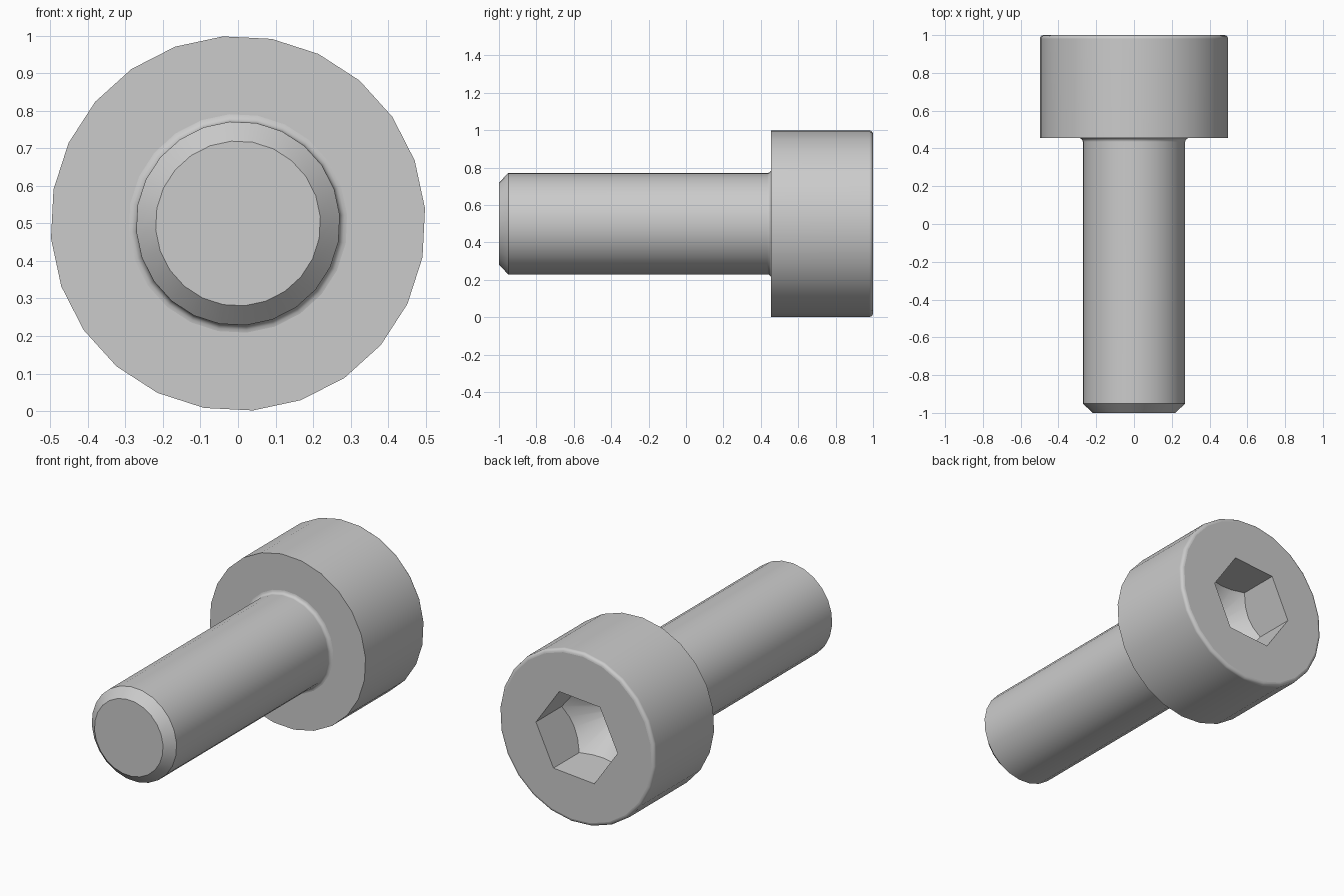
import bpy, bmesh, math

old = bpy.data.objects.get("Cube")
if old:
    bpy.data.objects.remove(old, do_unlink=True)

TURN = math.radians(4.6)     # rotation of the facets about the screw axis
MID = 0.5                    # height of the screw axis

steel = bpy.data.materials.new("steel grey")
steel.use_nodes = True
colour = (0.6, 0.6, 0.6, 1)
steel.diffuse_color = colour
steel.node_tree.nodes["Principled BSDF"].inputs["Base Color"].default_value = colour


def revolve(name, profile, sides):
    """Closed solid turned about the y axis from (radius, y) points, with capped ends."""
    bm = bmesh.new()
    rings = []
    for r, y in profile:
        angles = [TURN + 2 * math.pi * i / sides for i in range(sides)]
        rings.append([bm.verts.new((r * math.cos(a), y, MID + r * math.sin(a))) for a in angles])
    for lo, hi in zip(rings, rings[1:]):
        for i in range(sides):
            j = (i + 1) % sides
            bm.faces.new((lo[i], lo[j], hi[j], hi[i]))
    bm.faces.new(rings[0])
    bm.faces.new(rings[-1])
    bmesh.ops.recalc_face_normals(bm, faces=bm.faces)
    mesh = bpy.data.meshes.new(name)
    bm.to_mesh(mesh)
    bm.free()
    mesh.materials.append(steel)
    obj = bpy.data.objects.new(name, mesh)
    bpy.context.collection.objects.link(obj)
    return obj


def activate(obj):
    bpy.ops.object.select_all(action='DESELECT')
    obj.select_set(True)
    bpy.context.view_layer.objects.active = obj


def boolean(obj, tool, operation):
    """Apply a boolean and discard the tool."""
    tool.hide_render = True
    mod = obj.modifiers.new("cut", 'BOOLEAN')
    mod.object, mod.operation, mod.solver = tool, operation, 'EXACT'
    activate(obj)
    bpy.ops.object.modifier_apply(modifier=mod.name)
    bpy.data.objects.remove(tool, do_unlink=True)


def arc(cr, cy, radius, start, end, steps=4):
    """Rounded corner as (radius, y) profile points."""
    angles = [math.radians(start + (end - start) * i / steps) for i in range(steps + 1)]
    return [(cr + radius * math.cos(a), cy + radius * math.sin(a)) for a in angles]


# Shank with chamfered tip, fillet under the head, head with rounded rim
SHANK, HEAD, SEAT, ROUND = 0.272, 0.5, 0.455, 0.02
profile = [(0.22, -1.0), (SHANK, -0.95)]
profile += arc(SHANK + ROUND, SEAT - ROUND, ROUND, 180, 90)
profile += [(HEAD, SEAT)]
profile += arc(HEAD - ROUND, 1 - ROUND, ROUND, 0, 90)
screw = revolve("socket_head_screw", profile, 24)

# Hexagonal socket ending in a rounded cone
HEX, DEPTH, SLOPE = 0.2624, 0.236, 1.02


def cone_y(r):
    return 1 - DEPTH - (HEX - r) * SLOPE


socket = revolve("socket_cutter", [(HEX, 0.4), (HEX, 1.1)], 6)
cone = revolve("socket_cone", [(0.015, cone_y(0.06) - 0.028), (0.04, cone_y(0.06) - 0.018),
                               (0.06, cone_y(0.06)), (0.35, cone_y(0.35)), (0.35, 1.2)], 24)
boolean(socket, cone, 'INTERSECT')
boolean(screw, socket, 'DIFFERENCE')

# Smooth turned surfaces, flat end faces
activate(screw)
bpy.ops.object.shade_smooth_by_angle(angle=math.radians(30))
for face in screw.data.polygons:
    if abs(face.normal.y) > 0.999:
        face.use_smooth = False
weighted = screw.modifiers.new("even shading", 'WEIGHTED_NORMAL')
weighted.keep_sharp = True
